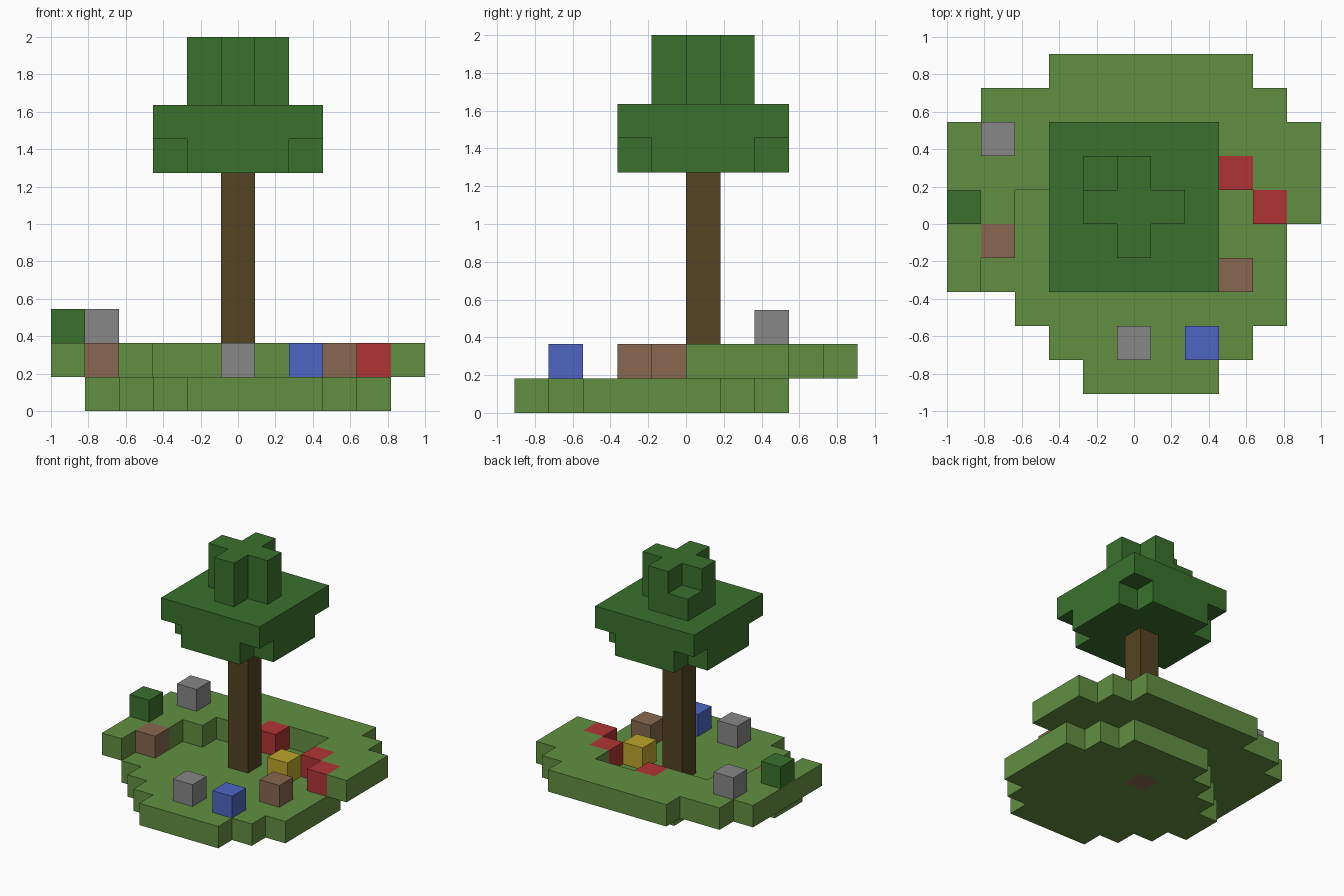
import bpy, bmesh
from mathutils import Vector

old = bpy.data.objects.get("Cube")
if old:
    bpy.data.objects.remove(old, do_unlink=True)

CELL = 2 / 11
DIRECTIONS = [Vector(d) for d in ((1, 0, 0), (-1, 0, 0), (0, 1, 0),
                                  (0, -1, 0), (0, 0, 1), (0, 0, -1))]


def linear(c):
    c /= 255
    return c / 12.92 if c <= 0.04045 else ((c + 0.055) / 1.055) ** 2.4


def material(name, *rgb):
    colour = [linear(c) for c in rgb] + [1]
    mat = bpy.data.materials.new(name)
    mat.use_nodes = True
    mat.diffuse_color = colour
    node = next(n for n in mat.node_tree.nodes if n.type == 'BSDF_PRINCIPLED')
    node.inputs["Base Color"].default_value = colour
    return mat


grass = material("grass green", 98, 143, 65)
leaf = material("leaf green", 58, 113, 45)
bark = material("bark brown", 84, 68, 34)
clay = material("clay brown", 136, 104, 80)
stone = material("stone grey", 135, 135, 135)
red = material("red", 176, 52, 52)
blue = material("blue", 78, 101, 194)
yellow = material("yellow", 190, 165, 45)

parts = []


def part(name, mat, cells):
    parts.append((name, mat, set(cells)))


def layer(level, first_row, spans):
    """Cells of one level, given the first and last column of each row."""
    return [(i, first_row + r, level) for r, row in enumerate(spans)
            for a, b in row for i in range(a, b + 1)]


def block(cols, rows, levels):
    return {(i, j, k) for i in cols for j in rows for k in levels}


# Ground: rounded lower disc and raised crescent around the back
core = (5, 5, 0)
part("lower_ground", grass, set(layer(0, 0, [
    [(4, 7)], [(3, 8)], [(2, 9)], [(1, 9)],
    [(1, 9)], [(2, 9)], [(3, 8)], [(4, 7)]])) - {core})
part("ground_core", clay, [core])
part("raised_ground", grass, layer(1, 3, [
    [(0, 0)], [(0, 0)], [(0, 1), (10, 10)], [(0, 2), (9, 10)],
    [(0, 4), (8, 10)], [(1, 9)], [(3, 8)]]))

# Tree
part("trunk", bark, block([5], [5], range(1, 7)))
part("canopy", leaf, block(range(3, 8), range(3, 8), (7, 8))
     - block((3, 7), (3, 7), [7]))
part("treetop", leaf, block([5], (4, 5, 6), (9, 10))
     | block((4, 6), [5], (9, 10)) | {(4, 6, 9)})

# Small blocks scattered on the ground
part("bush", leaf, [(0, 5, 2)])
part("back_stone", stone, [(1, 7, 2)])
part("front_stone", stone, [(5, 1, 1)])
part("right_stump", clay, [(1, 4, 1)])
part("left_stump", clay, [(8, 3, 1)])
part("blue_flower", blue, [(7, 1, 1)])
part("yellow_flower", yellow, [(7, 5, 1)])
part("back_red_flower", red, [(5, 7, 1)])
part("left_red_flowers", red, [(8, 6, 1), (9, 5, 1)])

filled = set().union(*(cells for _, _, cells in parts))


def build(name, mat, cells):
    """Make the exposed faces of a group of cells as one mesh."""
    bm = bmesh.new()
    for cell in sorted(cells):
        centre = Vector(cell) + Vector((0.5, 0.5, 0.5))
        for d in DIRECTIONS:
            if tuple(int(c + s) for c, s in zip(cell, d)) in filled:
                continue
            u = Vector((d.y, d.z, d.x))
            v = d.cross(u)
            corners = [centre + (d + u * a + v * b) / 2
                       for a, b in ((1, 1), (-1, 1), (-1, -1), (1, -1))]
            bm.faces.new([bm.verts.new((p - Vector((5.5, 5, 0))) * CELL)
                          for p in corners])
    bmesh.ops.remove_doubles(bm, verts=bm.verts, dist=0.001)
    bmesh.ops.dissolve_limit(bm, angle_limit=0.01, verts=bm.verts, edges=bm.edges)
    mesh = bpy.data.meshes.new(name)
    bm.to_mesh(mesh)
    bm.free()
    mesh.materials.append(mat)
    obj = bpy.data.objects.new(name, mesh)
    bpy.context.collection.objects.link(obj)


for p in parts:
    build(*p)
